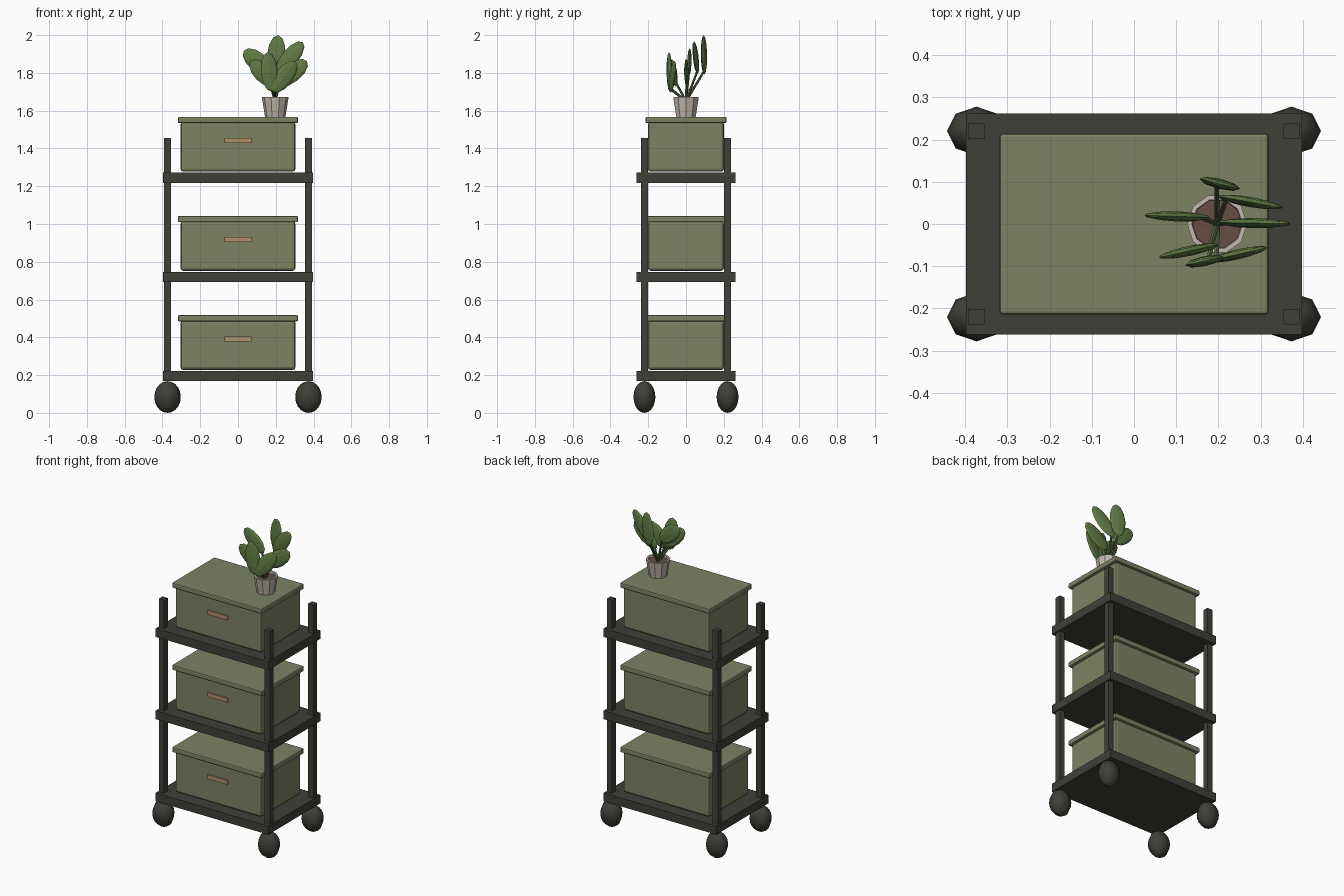
import bpy, bmesh, math
from mathutils import Vector, Matrix

if "Cube" in bpy.data.objects:
    bpy.data.objects.remove(bpy.data.objects["Cube"])


def material(name, rgb):
    m = bpy.data.materials.new(name)
    m.diffuse_color = (*rgb, 1)
    m.use_nodes = True
    m.node_tree.nodes["Principled BSDF"].inputs["Base Color"].default_value = m.diffuse_color
    return m


FRAME = material("dark_frame", (0.05, 0.051, 0.041))
BOX = material("olive_box", (0.20, 0.225, 0.125))
WOOD = material("tan_handle", (0.42, 0.28, 0.15))
POT = material("clay_pot", (0.55, 0.49, 0.42))
SOIL = material("soil", (0.13, 0.075, 0.055))
LEAF = material("leaf_green", (0.12, 0.20, 0.06))
STEM = material("stem_green", (0.09, 0.14, 0.05))


def make(name, bm, mat, smooth=False):
    bmesh.ops.recalc_face_normals(bm, faces=bm.faces)
    me = bpy.data.meshes.new(name)
    bm.to_mesh(me)
    bm.free()
    for p in me.polygons:
        p.use_smooth = smooth
    me.materials.append(mat)
    ob = bpy.data.objects.new(name, me)
    bpy.context.collection.objects.link(ob)
    return ob


def box(name, center, size, mat, bevel=0):
    bm = bmesh.new()
    bmesh.ops.create_cube(bm, size=1, matrix=Matrix.LocRotScale(Vector(center), None, Vector(size)))
    if bevel:
        bmesh.ops.bevel(bm, geom=bm.edges[:], offset=bevel, segments=2, profile=0.5, affect='EDGES')
    return make(name, bm, mat)


def ball(name, matrix, segs, rings, mat, smooth):
    bm = bmesh.new()
    bmesh.ops.create_uvsphere(bm, u_segments=segs, v_segments=rings, radius=1, matrix=matrix)
    return make(name, bm, mat, smooth)


def lathe(name, profile, center, steps, mat):
    bm = bmesh.new()
    vs = [bm.verts.new((r + center[0], center[1], z)) for r, z in profile]
    es = [bm.edges.new(pair) for pair in zip(vs, vs[1:])]
    bmesh.ops.spin(bm, geom=vs + es, cent=center, axis=(0, 0, 1), angle=math.tau,
                   steps=steps, use_duplicate=False)
    bmesh.ops.remove_doubles(bm, verts=bm.verts[:], dist=1e-4)
    return make(name, bm, mat)


# Corner posts and egg-shaped wheels
for sx, xn in ((-1, "left"), (1, "right")):
    for sy, yn in ((-1, "front"), (1, "back")):
        x, y = 0.373 * sx, 0.22 * sy
        box(f"{yn}_{xn}_post", (x, y, 0.8275), (0.037, 0.037, 1.255), FRAME)
        ball(f"{yn}_{xn}_wheel", Matrix.LocRotScale(Vector((x, y, 0.084)), None,
             Vector((0.07, 0.058, 0.084))), 8, 10, FRAME, True)

# Shelves, each with a lidded storage box
for i, z in enumerate((0.195, 0.72, 1.245), 1):
    box(f"shelf_{i}", (0, 0, z), (0.796, 0.524, 0.054), FRAME)
    box(f"storage_box_{i}", (0, 0, z + 0.164), (0.608, 0.402, 0.264), BOX, 0.015)
    box(f"box_lid_{i}", (0, 0, z + 0.306), (0.636, 0.428, 0.033), BOX, 0.007)
    box(f"box_handle_{i}", (0, -0.203, z + 0.197), (0.143, 0.012, 0.027), WOOD)

# Plant pot and soil
PX = 0.197
lathe("plant_pot", [(0, 1.567), (0.054, 1.567), (0.071, 1.672), (0.06, 1.672), (0.058, 1.655)],
      (PX, 0, 0), 10, POT)
lathe("pot_soil", [(0, 1.645), (0.059, 1.645), (0.059, 1.658), (0, 1.658)], (PX, 0, 0), 10, SOIL)

# Leaves: centre, half length, half width, tilt from vertical, turn about z
leaves = [
    ((0.102, 0.018, 1.86), 0.092, 0.050, -50, -2),
    ((0.285, 0.002, 1.80), 0.102, 0.050, 52, -1),
    ((0.203, 0.095, 1.895), 0.105, 0.050, 5, -14),
    ((0.275, 0.052, 1.88), 0.108, 0.046, 40, -10),
    ((0.130, -0.064, 1.80), 0.090, 0.048, -45, 12),
    ((0.245, -0.072, 1.78), 0.102, 0.048, 38, 13),
    ((0.167, -0.088, 1.805), 0.105, 0.047, -6, 12),
]
for i, (c, a, b, tilt, turn) in enumerate(leaves, 1):
    c = Vector(c)
    rot = (Matrix.Rotation(math.radians(turn), 3, 'Z') @ Matrix.Rotation(math.radians(tilt), 3, 'Y'))
    ball(f"leaf_{i}", Matrix.LocRotScale(c, rot.to_quaternion(), Vector((b, 0.012, a))), 8, 6, LEAF, False)
    # Stem from the soil to the leaf base
    start, end = Vector((PX, 0, 1.65)), c - rot @ Vector((0, 0, a * 0.8))
    d = end - start
    bm = bmesh.new()
    bmesh.ops.create_cone(bm, cap_ends=True, segments=6, radius1=0.007, radius2=0.006, depth=d.length,
                          matrix=Matrix.LocRotScale((start + end) / 2, d.to_track_quat('Z', 'Y'), None))
    make(f"stem_{i}", bm, STEM)
